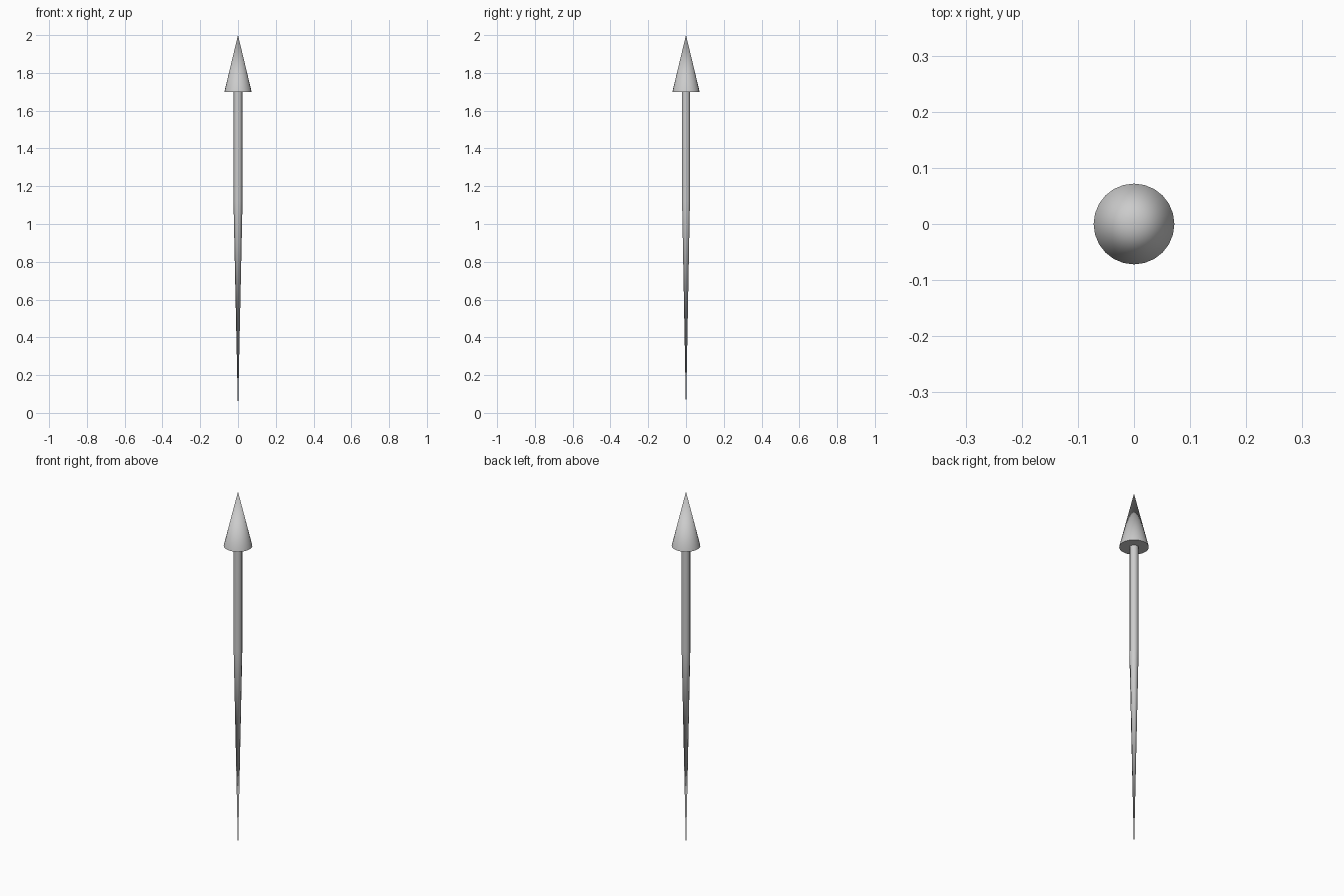
import bpy, bmesh, math

if "Cube" in bpy.data.objects:
    bpy.data.objects.remove(bpy.data.objects["Cube"])


def lathe(name, profile, sides):
    """Revolve (radius, z) points about z; radius 0 becomes a single point."""
    bm = bmesh.new()
    rings = []
    for r, z in profile:
        n = sides if r > 0 else 1
        rings.append([bm.verts.new((r * math.cos(2 * math.pi * i / sides),
                                    r * math.sin(2 * math.pi * i / sides), z))
                      for i in range(n)])
    for low, high in zip(rings, rings[1:]):
        for i in range(sides):
            j = (i + 1) % sides
            corners = [low[i % len(low)], low[j % len(low)],
                       high[j % len(high)], high[i % len(high)]]
            bm.faces.new(list(dict.fromkeys(corners)))
    # close open ends
    for ring in (rings[0], rings[-1]):
        if len(ring) > 1:
            bm.faces.new(ring)
    bmesh.ops.recalc_face_normals(bm, faces=bm.faces)
    mesh = bpy.data.meshes.new(name)
    bm.to_mesh(mesh)
    bm.free()
    obj = bpy.data.objects.new(name, mesh)
    bpy.context.collection.objects.link(obj)
    bpy.ops.object.select_all(action='DESELECT')
    obj.select_set(True)
    bpy.context.view_layer.objects.active = obj
    bpy.ops.object.shade_smooth_by_angle(angle=math.radians(70))
    return obj


# six-sided shaft, straight above and tapering to a point at the bottom
lathe("arrow_shaft", [(0, 0), (0.024, 1.12), (0.024, 1.70)], 6)

# cone head with a flat base
lathe("arrow_head", [(0.072, 1.70), (0, 2.0)], 24)
